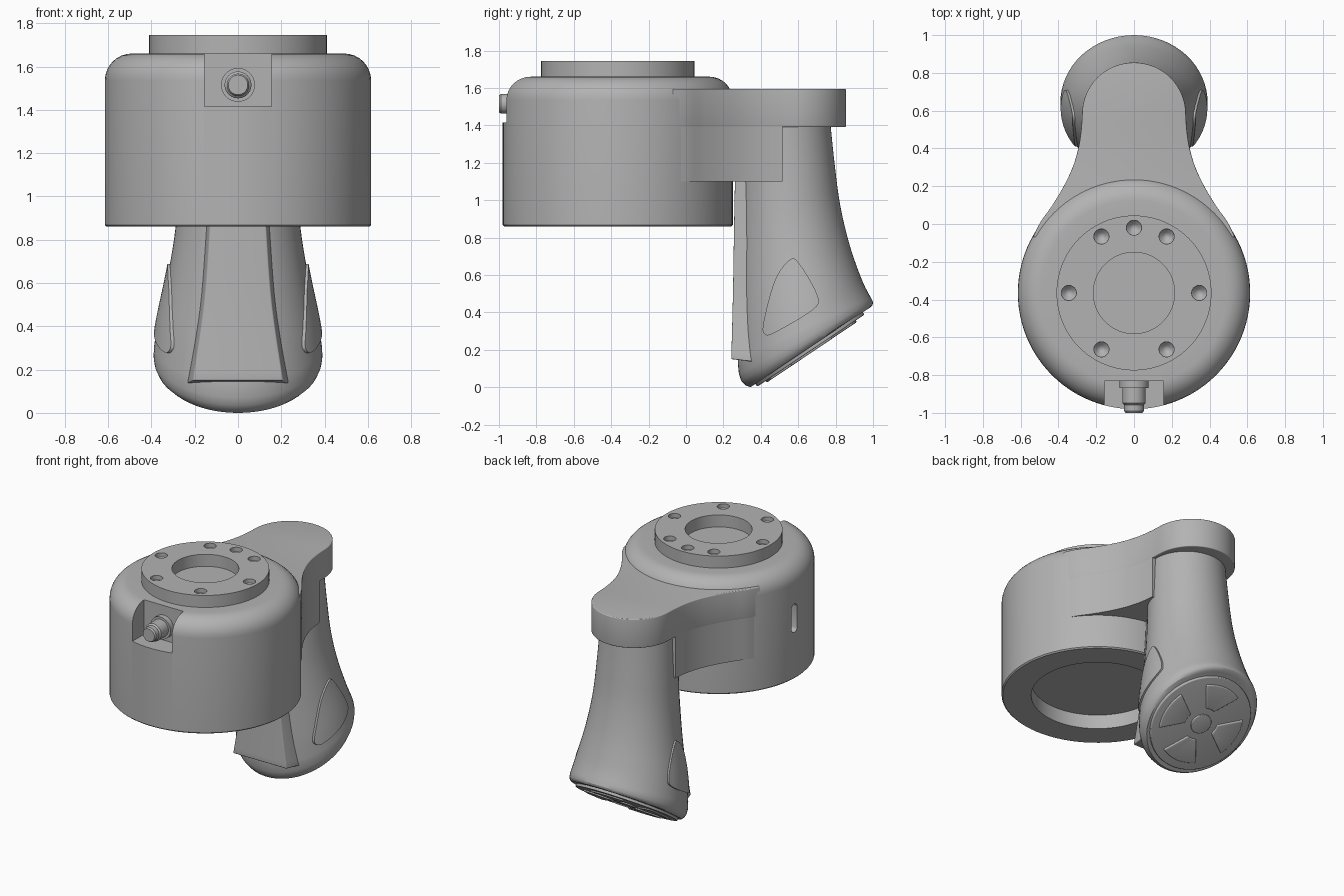
import bpy, bmesh
from math import sin, cos, pi, radians, atan2
from mathutils import Vector

if "Cube" in bpy.data.objects:
    bpy.data.objects.remove(bpy.data.objects["Cube"])

grey = bpy.data.materials.new("satin grey")
grey.use_nodes = True
grey.diffuse_color = (0.45, 0.45, 0.45, 1)
grey.node_tree.nodes["Principled BSDF"].inputs["Base Color"].default_value = (0.45, 0.45, 0.45, 1)

BODY_Y = -0.365


def make(name, bm, loc=(0, 0, 0), rot=(0, 0, 0)):
    bmesh.ops.recalc_face_normals(bm, faces=bm.faces)
    me = bpy.data.meshes.new(name)
    bm.to_mesh(me)
    bm.free()
    me.materials.append(grey)
    ob = bpy.data.objects.new(name, me)
    ob.location, ob.rotation_euler = loc, rot
    bpy.context.collection.objects.link(ob)
    return ob


def spline(points, steps=6, closed=False):
    """Smooth curve through points of any dimension."""
    p = [Vector(q) for q in points]
    n, out = len(p), []
    for i in range(n if closed else n - 1):
        if closed:
            a, b, c, d = (p[(i + k) % n] for k in (-1, 0, 1, 2))
        else:
            a, b, c, d = p[max(i - 1, 0)], p[i], p[i + 1], p[min(i + 2, n - 1)]
        for s in range(steps):
            t = s / steps
            out.append(b + (c - a) * (t / 2) + (a * 2 - b * 5 + c * 4 - d) * (t * t / 2)
                       + (b * 3 - a - c * 3 + d) * (t ** 3 / 2))
    return out if closed else out + [p[-1]]


def loft(rings):
    bm = bmesh.new()
    rows = [[bm.verts.new(v) for v in r] for r in rings]
    n = len(rows[0])
    for a, b in zip(rows, rows[1:]):
        for i in range(n):
            j = (i + 1) % n
            bm.faces.new((a[i], a[j], b[j], b[i]))
    bm.faces.new(rows[0])
    bm.faces.new(rows[-1])
    return bm


def prism(outline, z0, z1):
    return loft([[(x, y, z) for x, y in outline] for z in (z0, z1)])


def lathe(profile, steps=96):
    bm = bmesh.new()
    vs = [bm.verts.new((r, 0, z)) for r, z in profile]
    es = [bm.edges.new(e) for e in zip(vs, vs[1:])]
    bmesh.ops.spin(bm, geom=vs + es, cent=(0, 0, 0), axis=(0, 0, 1), angle=2 * pi, steps=steps)
    bmesh.ops.remove_doubles(bm, verts=bm.verts, dist=1e-5)
    return bm


def circle(r, n=32, cx=0, cy=0):
    return [(cx + r * cos(2 * pi * i / n), cy + r * sin(2 * pi * i / n)) for i in range(n)]


def rect(x0, x1, y0, y1):
    return [(x0, y0), (x1, y0), (x1, y1), (x0, y1)]


def finish(ob, cutters=(), op='DIFFERENCE', bevel=0):
    """Apply cuts and rounding, then shade smooth with crisp edges."""
    for o in bpy.context.selected_objects:
        o.select_set(False)
    bpy.context.view_layer.objects.active = ob
    ob.select_set(True)
    for c in cutters:
        m = ob.modifiers.new("cut", 'BOOLEAN')
        m.operation, m.object, m.solver = op, c, 'EXACT'
        bpy.ops.object.modifier_apply(modifier=m.name)
    if bevel:
        m = ob.modifiers.new("round", 'BEVEL')
        m.width, m.segments, m.limit_method, m.angle_limit = bevel, 4, 'ANGLE', radians(50)
        bpy.ops.object.modifier_apply(modifier=m.name)
    bpy.ops.object.shade_smooth_by_angle(angle=radians(32))
    for c in cutters:
        bpy.data.objects.remove(c)


# Round housing with top flange, flange bore and bottom recess
fillet = [(0.49 + 0.125 * cos(a * pi / 16), 1.535 + 0.125 * sin(a * pi / 16)) for a in range(9)]
housing = make("housing", lathe(
    [(0, 0.96), (0.425, 0.96), (0.425, 0.86), (0.607, 0.86), (0.615, 0.868)] + fillet +
    [(0.41, 1.66), (0.41, 1.745), (0.215, 1.745), (0.215, 1.66), (0, 1.66)]), (0, BODY_Y, 0))

cutters = []
for deg in (0, 60, 90, 120, 180, 240, 300):
    a = radians(deg)
    hole = lathe([(0, 1.68), (0.022, 1.695), (0.04, 1.715), (0.04, 1.80), (0, 1.80)], 24)
    cutters.append(make("bolt_hole", hole, (0.345 * cos(a), BODY_Y + 0.345 * sin(a), 0)))
cutters.append(make("notch", prism(rect(-0.155, 0.155, -1.2, -0.83), 1.415, 1.9)))
slot = [(x, z + (0.07 if z >= 0 else -0.07)) for x, z in circle(0.03, 24)]
cutters.append(make("side_slot", prism(slot, -0.7, -0.57),
                    (0, BODY_Y + 0.03, 1.29), (pi / 2, 0, pi / 2)))
finish(housing, cutters)

# Cable connector in the notch
connector = make("connector", lathe(
    [(0, -0.02), (0.078, -0.02), (0.078, 0.035), (0.062, 0.035), (0.062, 0.115), (0.052, 0.125),
     (0.052, 0.158), (0.045, 0.168), (0, 0.168)], 40), (0, -0.832, 1.515), (pi / 2, 0, 0))
finish(connector)

# Arm: deep web blending out of the housing, and a rounded cap over the handle
neck = [tuple(v) for v in spline([(0.535, -0.07), (0.495, 0.01), (0.432, 0.1), (0.372, 0.2),
                                  (0.325, 0.3), (0.295, 0.4), (0.28, 0.5), (0.275, 0.58)])]
nose = [(0.275 * cos(pi * i / 32), 0.58 + 0.275 * sin(pi * i / 32)) for i in range(1, 32)]


def mirrored(side, middle=()):
    return side + list(middle) + [(-x, y) for x, y in reversed(side)]


cap = make("arm_cap", prism(mirrored(neck, nose), 1.39, 1.595))
finish(cap, bevel=0.025)
web = make("arm_web", prism(mirrored([(x - 0.001, y) for x, y in neck if y < 0.53]), 1.10, 1.55))
finish(web)

# Handle: ellipses tilting progressively towards the slanted base
# each row: front y, front z, back y, back z, half width
rows = spline([(0.27, 1.45, 0.768, 1.45, 0.25), (0.285, 1.10, 0.795, 1.19, 0.265),
               (0.285, 0.80, 0.825, 0.97, 0.285), (0.28, 0.55, 0.875, 0.76, 0.32),
               (0.277, 0.30, 0.94, 0.575, 0.365), (0.277, 0.13, 0.99, 0.475, 0.388)])
rows += [Vector(r) for r in ((0.283, 0.07, 1.0, 0.455, 0.39), (0.295, 0.035, 0.998, 0.44, 0.386),
                             (0.318, 0.01, 0.987, 0.427, 0.376), (0.345, 0.0, 0.97, 0.42, 0.36))]


def handle_mesh(grow=0.0, n=64):
    rings = []
    for fy, fz, by, bz, w in rows:
        mid, half = Vector((0, (fy + by) / 2, (fz + bz) / 2)), Vector((0, (by - fy) / 2, (bz - fz) / 2))
        half *= 1 + grow / half.length
        rings.append([mid + half * s + Vector(((w + grow) * c, 0, 0)) for c, s in circle(1, n)])
    return loft(rings)


finish(make("handle", handle_mesh()))

# Raised side pads following the handle surface
pad_outline = spline([(0.556, 0.682), (0.61, 0.655), (0.703, 0.49), (0.68, 0.415),
                      (0.475, 0.292), (0.42, 0.285), (0.415, 0.35), (0.475, 0.57)], closed=True)
pad_cut = make("pad_cut", prism(pad_outline, -0.6, 0.6), rot=(pi / 2, 0, pi / 2))
finish(make("side_pads", handle_mesh(0.012)), [pad_cut], 'INTERSECT')

# Flared grip panel on the handle front: half width, front y, z
panel = spline([(0.118, 0.262, 1.12), (0.130, 0.257, 0.86), (0.157, 0.251, 0.5), (0.208, 0.242, 0.15)])
rings = [[(-w, y, z), (w, y, z), (w + 0.03, y + 0.13, z - 0.015), (-w - 0.03, y + 0.13, z - 0.015)]
         for w, y, z in panel]
finish(make("grip_panel", loft(rings)), bevel=0.006)

# Slanted base: round plate, hub and four fan-shaped pads
base = dict(loc=(0, 0.6575, 0.21), rot=(atan2(0.42, 0.625), 0, 0))
finish(make("base_plate", prism(circle(0.345, 72), -0.018, 0.02), **base), bevel=0.006)
finish(make("base_hub", prism(circle(0.07, 32), -0.028, 0), **base), bevel=0.005)
for k in range(4):
    mid = k * pi / 2
    outer = [(0.29 * cos(mid + t * 0.06), 0.29 * sin(mid + t * 0.06)) for t in range(-8, 9)]
    inner = [(0.115 * cos(mid + t * 0.1), 0.115 * sin(mid + t * 0.1)) for t in range(3, -4, -1)]
    finish(make(f"base_pad_{k + 1}", prism(outer + inner, -0.028, 0), **base), bevel=0.008)
